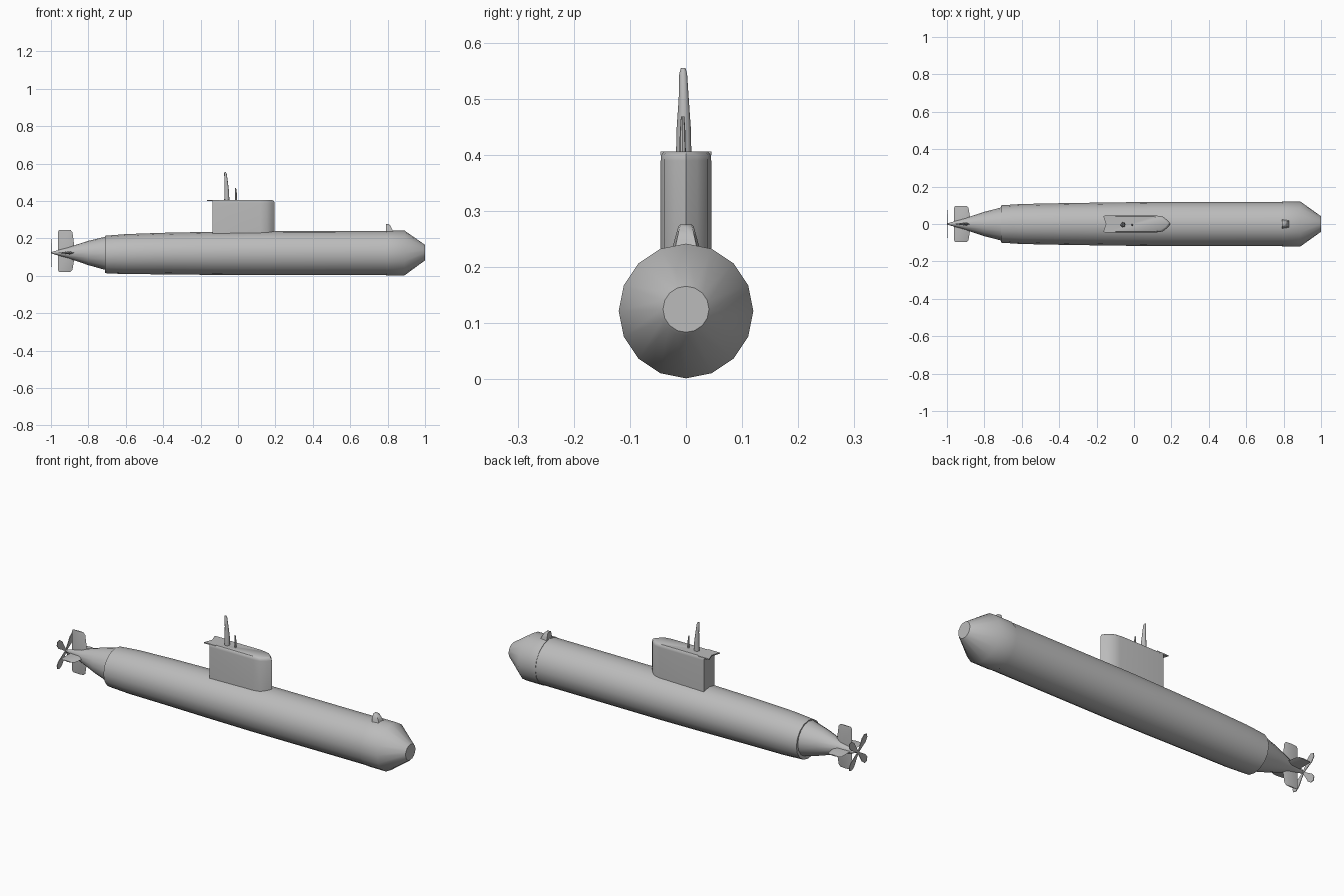
import bpy, bmesh, math
from mathutils import Vector

if "Cube" in bpy.data.objects:
    bpy.data.objects.remove(bpy.data.objects["Cube"])

grey = bpy.data.materials.new("hull_grey")
grey.use_nodes = True
grey.diffuse_color = (0.5, 0.5, 0.5, 1)
grey.node_tree.nodes["Principled BSDF"].inputs["Base Color"].default_value = (0.5, 0.5, 0.5, 1)

AXIS = 0.123  # height of the hull axis


def finish(name, bm, angle=40):
    bmesh.ops.recalc_face_normals(bm, faces=bm.faces)
    mesh = bpy.data.meshes.new(name)
    bm.to_mesh(mesh)
    bm.free()
    mesh.materials.append(grey)
    ob = bpy.data.objects.new(name, mesh)
    bpy.context.collection.objects.link(ob)
    bpy.ops.object.select_all(action='DESELECT')
    ob.select_set(True)
    bpy.context.view_layer.objects.active = ob
    bpy.ops.object.shade_smooth_by_angle(angle=math.radians(angle))
    return ob


def loft(name, rings, angle=40):
    """Skin a list of equal-length point rings and cap both ends."""
    bm = bmesh.new()
    loops = [[bm.verts.new(p) for p in ring] for ring in rings]
    for a, b in zip(loops, loops[1:]):
        for i in range(len(a)):
            j = (i + 1) % len(a)
            bm.faces.new((a[i], a[j], b[j], b[i]))
    bm.faces.new(loops[0])
    bm.faces.new(loops[-1])
    return finish(name, bm, angle)


def circle(n, r):
    return [(r * math.sin(2 * math.pi * i / n), r * math.cos(2 * math.pi * i / n)) for i in range(n)]


def body(name, stations, sides=16):
    """Round body along x; stations are (x, radius, axis height)."""
    return loft(name, [[(x, y, z + c) for y, z in circle(sides, r)] for x, r, c in stations])


def mast(name, stations, sides=12):
    """Round upright; stations are (x, y, z, radius)."""
    return loft(name, [[(x + a, y + b, z) for a, b in circle(sides, r)] for x, y, z, r in stations])


# Hull sections
body("main_hull", [(-0.71, 0.1, 0.114), (-0.6, 0.107, 0.116), (-0.4, 0.111, 0.119),
                   (-0.15, 0.115, 0.12), (0.1, 0.118, 0.121), (0.8, 0.118, 0.122)])
body("tail_cone", [(-1.0, 0.003, AXIS), (-0.9, 0.032, AXIS), (-0.8, 0.065, 0.122), (-0.7, 0.091, 0.12)])
body("bow", [(0.79, 0.12, 0.122), (0.89, 0.12, 0.122), (0.995, 0.045, 0.124), (1.0, 0.041, 0.125)])

# Sonar hump on the bow joint
loft("sonar_hump", [[(0.792, -w, z), (0.792, w, z), (0.792 + d, w * 0.8, z), (0.792 + d, -w * 0.8, z)]
                    for z, w, d in [(0.225, 0.027, 0.045), (0.25, 0.02, 0.032),
                                    (0.272, 0.014, 0.02), (0.276, 0.01, 0.012)]], 60)

# Sail with a rounded, pointed leading edge
half = [(-0.135, 0.045), (0.12, 0.045), (0.155, 0.039), (0.18, 0.02)]
outline = half + [(0.196, 0)] + [(x, -y) for x, y in reversed(half)]
loft("sail", [[(x - cut if x > 0.1 else x, y * s, z) for x, y in outline]
              for z, s, cut in [(0.2, 1, 0), (0.39, 1, 0), (0.4, 0.98, 0.004), (0.406, 0.88, 0.015)]])

# Thin swept lip at the rear of the sail roof
lip = [(-0.165, 0.044), (-0.1, 0.045), (-0.1, -0.045), (-0.165, -0.044), (-0.15, 0)]
loft("sail_lip", [[(x, y, z) for x, y in lip] for z in (0.4, 0.406)])

# Masts
mast("periscope", [(-0.06, -0.004, 0.39, 0.014), (-0.06, -0.004, 0.45, 0.0125),
                   (-0.063, -0.004, 0.5, 0.009), (-0.067, -0.005, 0.545, 0.007), (-0.069, -0.005, 0.555, 0.004)])
mast("antenna", [(-0.01, -0.006, 0.39, 0.006), (-0.011, -0.006, 0.44, 0.005), (-0.013, -0.006, 0.469, 0.003)], 8)

# Tail fins: foil sections, shared by rudders and stern planes
fins = [("upper_rudder", 90, 0.122), ("lower_rudder", -90, 0.102),
        ("back_stern_plane", 0, 0.096), ("front_stern_plane", 180, 0.096)]
for name, degrees, span in fins:
    a = math.radians(degrees)
    out = Vector((0, math.cos(a), math.sin(a)))
    side = Vector((0, -math.sin(a), math.cos(a)))
    rings = []
    for s, aft, fore, t in [(0.01, -0.963, -0.872, 0.009), (span * 0.9, -0.963, -0.885, 0.006),
                            (span, -0.957, -0.895, 0.003)]:
        mid = fore - 0.025
        base = Vector((0, 0, AXIS)) + out * s
        rings.append([base + Vector((x, 0, 0)) + side * w
                      for x, w in [(aft, 0), (mid, t), (fore, 0), (mid, -t)]])
    loft(name, rings)

# Propeller: flat paddle blades around the tail tip
blade = [(0, 0.004), (0.035, 0.012), (0.065, 0.02), (0.09, 0.016), (0.1, 0)]
blade += [(r, -w) for r, w in reversed(blade[:-1])]
for k in range(4):
    a = math.radians(45 + 90 * k)
    c, s = math.cos(a), math.sin(a)
    loft("propeller_blade_%d" % (k + 1), [[(x, r * c - w * s, AXIS + r * s + w * c) for r, w in blade]
                                          for x in (-0.999, -0.996)])
